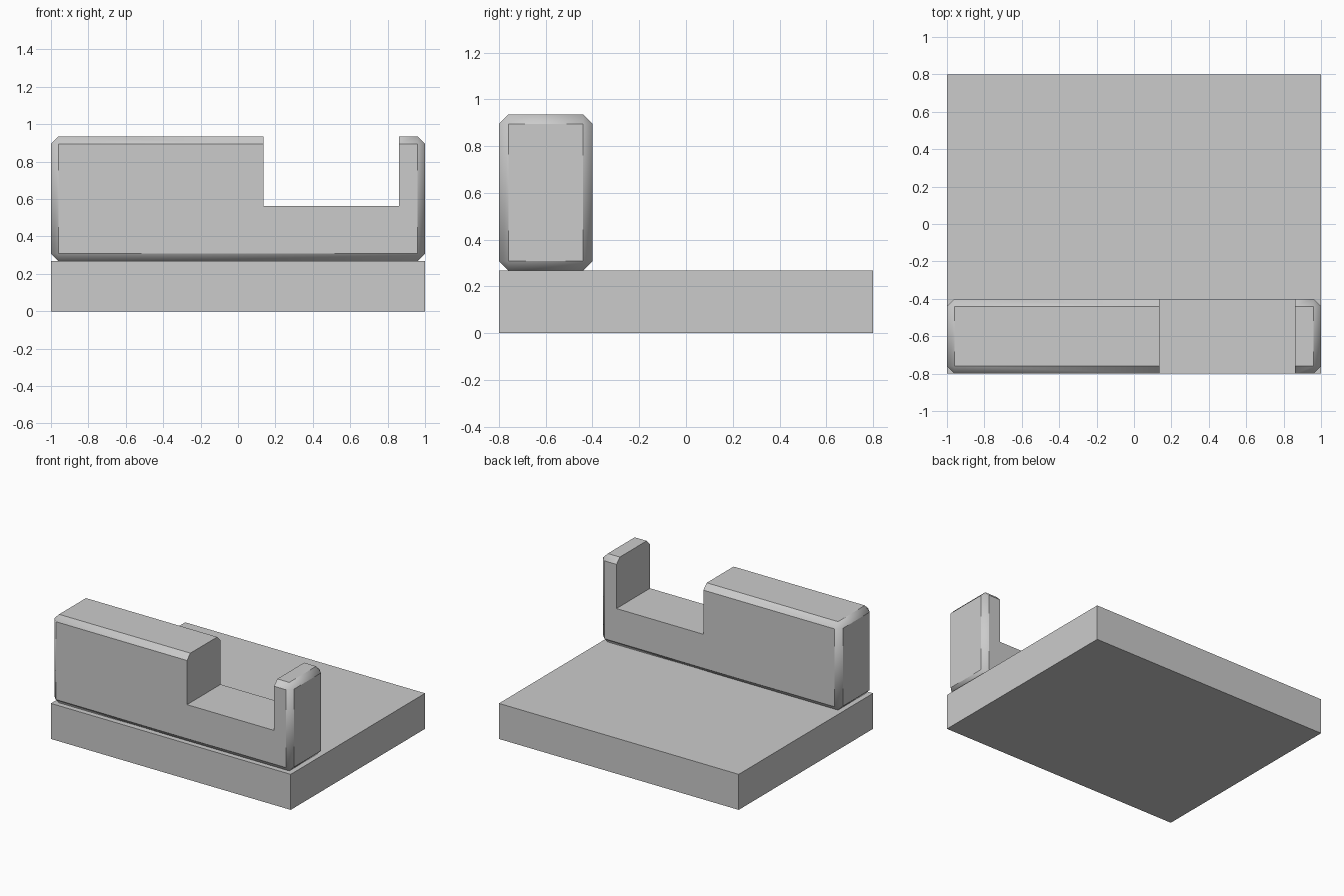
import bpy
import math

if "Cube" in bpy.data.objects:
    bpy.data.objects.remove(bpy.data.objects["Cube"])


def box(name, lo, hi):
    """Axis-aligned box between two corners."""
    bpy.ops.mesh.primitive_cube_add(
        size=1, location=[(a + b) / 2 for a, b in zip(lo, hi)])
    ob = bpy.context.object
    ob.name = name
    ob.scale = [b - a for a, b in zip(lo, hi)]
    bpy.ops.object.transform_apply(location=False, rotation=False, scale=True)
    return ob


# Flat slab
base = box("base_slab", (-1, -0.8, 0), (1, 0.8, 0.268))

# Cutter for the notch in the wall
cutter = box("notch_cutter", (0.135, -1.0, 0.562), (0.86, -0.2, 1.2))
cutter.hide_render = True

# Chamfered wall along the front edge, notched after chamfering
wall = box("notched_wall", (-1, -0.8, 0.268), (1, -0.4, 0.935))
bevel = wall.modifiers.new("chamfer", 'BEVEL')
bevel.width = 0.04
bevel.segments = 1
notch = wall.modifiers.new("notch", 'BOOLEAN')
notch.operation = 'DIFFERENCE'
notch.solver = 'EXACT'
notch.object = cutter
for mod in ("chamfer", "notch"):
    bpy.ops.object.modifier_apply(modifier=mod)

# Chamfers blend at the corners, while flat faces stay crisp
bpy.ops.object.shade_smooth_by_angle(angle=math.radians(40))
bpy.data.objects.remove(cutter)
